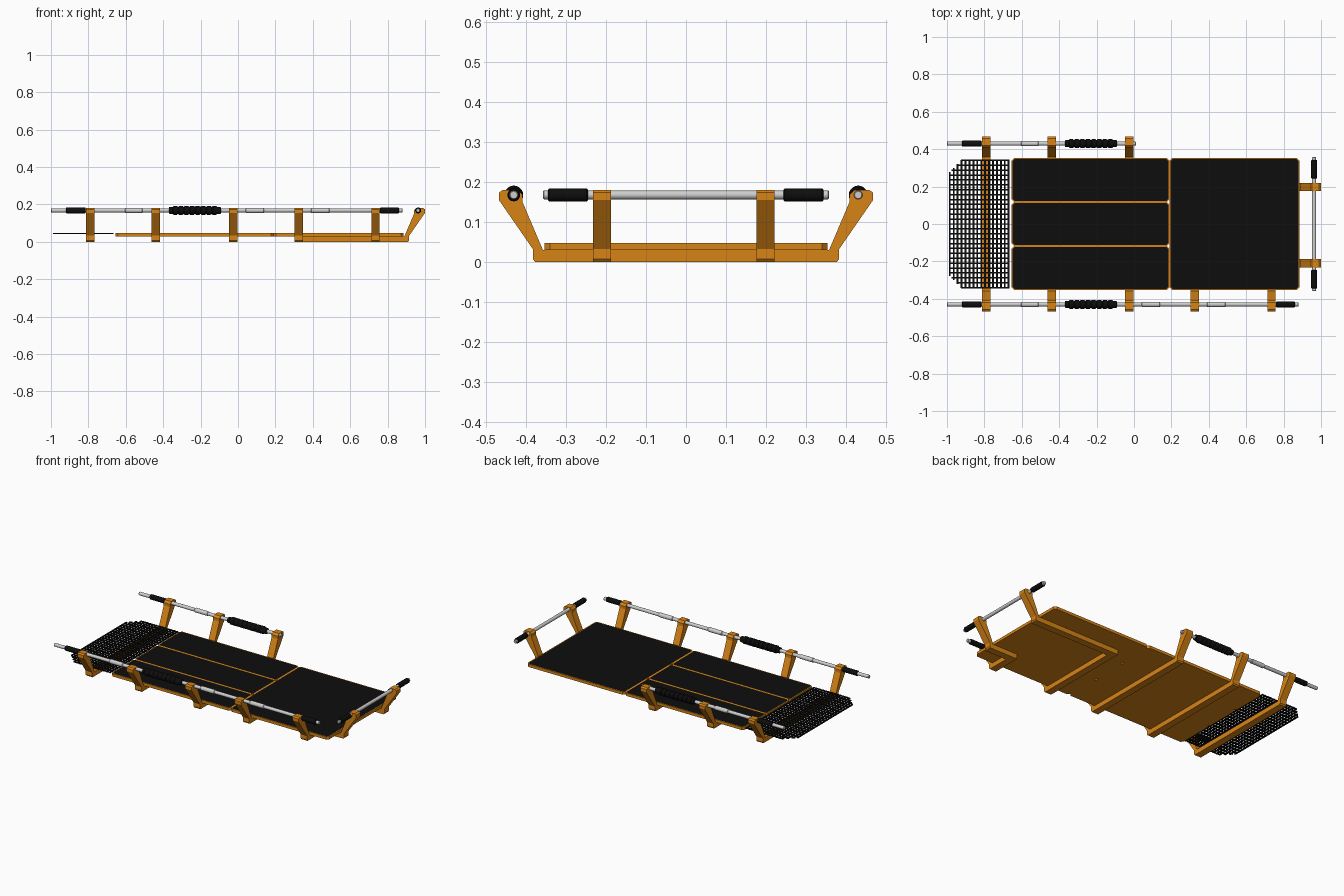
import bpy, bmesh, math
from mathutils import Vector, Matrix

if "Cube" in bpy.data.objects:
    bpy.data.objects.remove(bpy.data.objects["Cube"])


def material(name, rgb):
    m = bpy.data.materials.new(name)
    m.diffuse_color = (*rgb, 1)
    m.use_nodes = True
    m.node_tree.nodes["Principled BSDF"].inputs["Base Color"].default_value = m.diffuse_color
    return m


ORANGE = material("orange paint", (0.68, 0.23, 0.008))
BLACK = material("black rubber", (0.004, 0.004, 0.004))
METAL = material("light metal", (0.62, 0.62, 0.62))


def finish(bm, name, mats, smooth=False):
    bmesh.ops.recalc_face_normals(bm, faces=bm.faces[:])
    me = bpy.data.meshes.new(name)
    bm.to_mesh(me)
    bm.free()
    ob = bpy.data.objects.new(name, me)
    bpy.context.collection.objects.link(ob)
    for m in mats:
        me.materials.append(m)
    if smooth:
        bpy.ops.object.select_all(action='DESELECT')
        ob.select_set(True)
        bpy.context.view_layer.objects.active = ob
        bpy.ops.object.shade_smooth_by_angle(angle=math.radians(35))
    return ob


def extrude(bm, faces, vec):
    r = bmesh.ops.extrude_face_region(bm, geom=faces)
    verts = [g for g in r["geom"] if isinstance(g, bmesh.types.BMVert)]
    bmesh.ops.translate(bm, verts=verts, vec=vec)


def outline(x0, x1, y0, y1, left, right):
    """Rectangle with chamfered left and right corners."""
    return [(x0 + left, y0), (x1 - right, y0), (x1, y0 + right), (x1, y1 - right),
            (x1 - right, y1), (x0 + left, y1), (x0, y1 - left), (x0, y0 + left)]


Z0, Z1 = 0.03, 0.048          # deck bottom and top


# Deck panels: orange plate with an inset black mat on top
def deck_panel(name, x0, x1, y0, y1, c=0.014):
    bm = bmesh.new()
    f = bm.faces.new([bm.verts.new((x, y, Z0)) for x, y in outline(x0, x1, y0, y1, c, c)])
    extrude(bm, [f], (0, 0, Z1 - Z0))
    bm.normal_update()
    top = max(bm.faces, key=lambda q: q.calc_center_median().z)
    bmesh.ops.inset_region(bm, faces=[top], thickness=0.006, use_even_offset=True)
    top.material_index = 1
    finish(bm, name, [ORANGE, BLACK])


deck_panel("rear_deck_panel", 0.19, 0.885, -0.353, 0.353)
cuts = [-0.353, -0.118, 0.118, 0.353]
for i in range(3):
    deck_panel(f"middle_deck_panel_{i + 1}", -0.655, 0.19, cuts[i], cuts[i + 1])

# Frame of the perforated foot panel
bm = bmesh.new()
f = bm.faces.new([bm.verts.new((x, y, Z0))
                  for x, y in outline(-1, -0.655, -0.353, 0.353, 0.08, 0.014)])
bm.normal_update()
bmesh.ops.inset_region(bm, faces=[f], thickness=0.015, use_even_offset=True)
bmesh.ops.delete(bm, geom=[f], context='FACES')
extrude(bm, bm.faces[:], (0, 0, Z1 - Z0))
finish(bm, "mesh_panel_frame", [ORANGE])


# Perforated black mesh made of crossing bars
def add_box(bm, x0, x1, y0, y1, z0, z1):
    m = Matrix.Translation(((x0 + x1) / 2, (y0 + y1) / 2, (z0 + z1) / 2)) @ \
        Matrix.Diagonal((x1 - x0, y1 - y0, z1 - z0, 1))
    bmesh.ops.create_cube(bm, size=1, matrix=m)


bm = bmesh.new()
nx, ny = 15, 26
for i in range(nx + 1):
    x = -0.985 + i * 0.315 / nx
    lim = min(0.345, 0.264 + x + 1)
    add_box(bm, x - 0.005, x + 0.005, -lim, lim, 0.041, 0.047)
for j in range(ny + 1):
    y = -0.34 + j * 0.68 / ny
    start = max(-0.99, abs(y) - 0.264 - 1)
    add_box(bm, start, -0.665, y - 0.004, y + 0.004, 0.0415, 0.0465)
finish(bm, "perforated_mesh", [BLACK])


# Support ribs with upturned arms; profile is (outward distance, height)
ARM = [(0.376, 0), (0.3825, 0.008), (0.3825, 0.033), (0.467, 0.155), (0.467, 0.174),
       (0.457, 0.181), (0.42, 0.181), (0.408, 0.168), (0.408, 0.15), (0.357, Z0)]
END_SHIFT = 0.533


def rib(name, pts, to_world, along, width=0.045):
    bm = bmesh.new()
    along = Vector(along)
    f = bm.faces.new([bm.verts.new(to_world(u, z) - along * width / 2) for u, z in pts])
    extrude(bm, [f], along * width)
    finish(bm, name, [ORANGE])


double = ARM + [(-u, z) for u, z in reversed(ARM)]
for i, x in enumerate((-0.79, -0.44, -0.025)):
    rib(f"cross_rib_{i + 1}", double, lambda u, z, x=x: Vector((x, u, z)), (1, 0, 0))

# Two nested L-shaped supports joining the front side and the end
for i, (x, y) in enumerate(((0.325, 0.198), (0.735, -0.21))):
    inner = -(y + 0.0225)
    rib(f"corner_rib_side_{i + 1}", [(inner, 0)] + ARM + [(inner, Z0)],
        lambda u, z: Vector((x, -u, z)), (1, 0, 0))
    inner = x + 0.0225 - END_SHIFT
    rib(f"corner_rib_end_{i + 1}", [(inner, 0)] + ARM + [(inner, Z0)],
        lambda u, z: Vector((u + END_SHIFT, y, z)), (0, 1, 0))


# Round parts turned along a rail; profile is (position, radius)
def turned(name, prof, to_world, mat, n=20):
    bm = bmesh.new()
    rings = []
    for t, r in prof:
        rings.append([bm.verts.new(to_world(t, r * math.cos(2 * math.pi * k / n),
                                            r * math.sin(2 * math.pi * k / n)))
                      for k in range(n)])
    for a, b in zip(rings, rings[1:]):
        for k in range(n):
            bm.faces.new((a[k], a[(k + 1) % n], b[(k + 1) % n], b[k]))
    bm.faces.new(rings[0])
    bm.faces.new(rings[-1])
    finish(bm, name, [mat], True)


def sleeve(a, b, r, bevel=0.003):
    return [(a, r - bevel), (a + bevel, r), (b - bevel, r), (b, r - bevel)]


RZ = 0.168
ribbed = [(-0.37, 0.014), (-0.367, 0.018), (-0.35, 0.018)]
for k in range(8):
    s = -0.35 + k * 0.03
    ribbed += [(s + 0.005, 0.0235), (s + 0.023, 0.0235), (s + 0.03, 0.019)]
ribbed += [(-0.093, 0.018), (-0.09, 0.014)]


def side_rail(side, y, end, grips, sleeves):
    def w(t, a, b):
        return Vector((t, y + a, RZ + b))
    turned(f"{side}_rail", sleeve(-1, end, 0.0108, 0.002), w, METAL)
    turned(f"{side}_ribbed_foam", ribbed, w, BLACK)
    for i, (a, b) in enumerate(grips):
        turned(f"{side}_grip_{i + 1}", sleeve(a, b, 0.016), w, BLACK)
    for i, (a, b) in enumerate(sleeves):
        turned(f"{side}_sleeve_{i + 1}", sleeve(a, b, 0.0138), w, METAL)


side_rail("front", -0.43, 0.88, [(-0.92, -0.815), (0.76, 0.86)],
          [(-0.605, -0.51), (0.04, 0.14), (0.39, 0.49)])
side_rail("back", 0.43, 0.01, [(-0.92, -0.815)], [(-0.605, -0.51)])


# End rail with two grips
def end_world(t, a, b):
    return Vector((0.963 + a, t, RZ + b))


turned("end_rail", sleeve(-0.357, 0.357, 0.0108, 0.002), end_world, METAL)
for i, (a, b) in enumerate(((-0.345, -0.245), (0.243, 0.343))):
    turned(f"end_grip_{i + 1}", sleeve(a, b, 0.016), end_world, BLACK)
